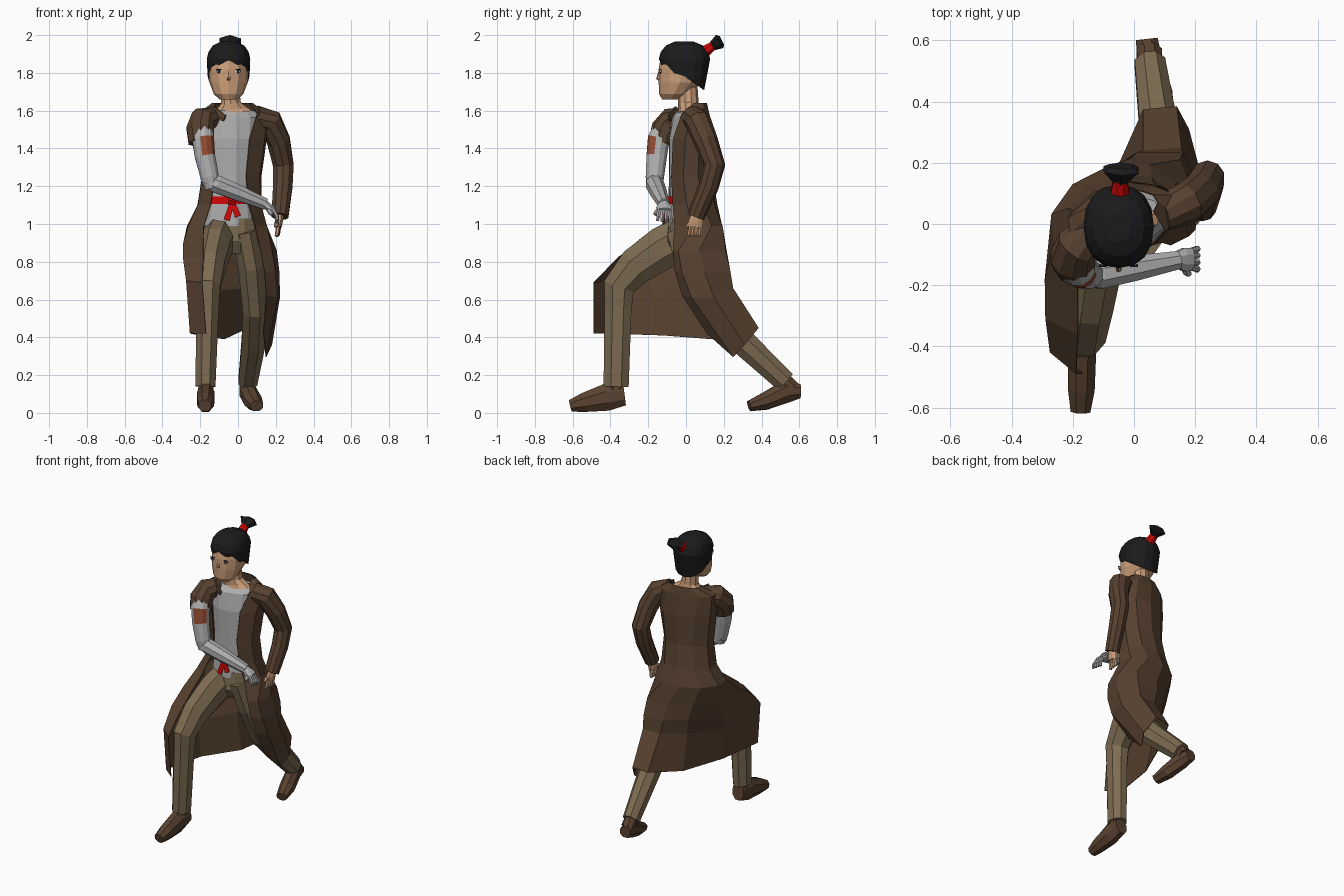
import bpy, bmesh, math
from mathutils import Vector


def mat(name, r, g, b):
    m = bpy.data.materials.new(name)
    m.diffuse_color = (r, g, b, 1)
    return m


COAT = mat("coat_brown", 0.095, 0.053, 0.029)
PANTS = mat("trouser_khaki", 0.205, 0.148, 0.083)
SHOE = mat("shoe_brown", 0.10, 0.055, 0.030)
SHIRT = mat("shirt_grey", 0.42, 0.42, 0.42)
METAL = mat("arm_grey", 0.44, 0.44, 0.445)
RED = mat("red", 0.65, 0.002, 0.002)
SKIN = mat("skin", 0.60, 0.34, 0.19)
HAIR = mat("hair_black", 0.011, 0.011, 0.012)
PATCH = mat("patch_rust", 0.31, 0.075, 0.035)
WHITE = mat("eye_white", 0.6, 0.55, 0.5)


def loft(name, rings, material, closed=True, caps=True):
    """Skin a list of equal-length point rings."""
    bm = bmesh.new()
    rows = [[bm.verts.new(p) for p in ring] for ring in rings]
    n = len(rows[0])
    for a, b in zip(rows, rows[1:]):
        for i in range(n if closed else n - 1):
            j = (i + 1) % n
            bm.faces.new((a[i], a[j], b[j], b[i]))
    if closed and caps:
        bm.faces.new(rows[0][::-1])
        bm.faces.new(rows[-1])
    bmesh.ops.recalc_face_normals(bm, faces=bm.faces)
    me = bpy.data.meshes.new(name)
    bm.to_mesh(me)
    bm.free()
    me.materials.append(material)
    ob = bpy.data.objects.new(name, me)
    bpy.context.collection.objects.link(ob)
    return ob


def tube(name, pts, radii, material, sides=8, ref=(1, 0, 0)):
    """Loft along a path; a radius may be (along ref, across ref)."""
    pts = [Vector(p) for p in pts]
    rings = []
    for k, p in enumerate(pts):
        t = Vector()
        if k:
            t += (p - pts[k - 1]).normalized()
        if k < len(pts) - 1:
            t += (pts[k + 1] - p).normalized()
        t.normalize()
        u = Vector(ref)
        u = (u - u.dot(t) * t).normalized()
        v = t.cross(u)
        ru, rv = radii[k] if isinstance(radii[k], tuple) else (radii[k],) * 2
        rings.append([p + u * ru * math.cos(a) + v * rv * math.sin(a)
                      for a in ((i + 0.5) * math.tau / sides for i in range(sides))])
    return loft(name, rings, material)


def oval(z, cx, cy, rx, ry, yaw=0, start=0, end=None, n=12, box=1.0):
    """Ring or open arc of an ellipse; angle -90 is the front, box < 1 squares it."""
    step = 360 / n if end is None else (end - start) / (n - 1)
    c, s = math.cos(math.radians(yaw)), math.sin(math.radians(yaw))
    out = []
    for i in range(n):
        a = math.radians(start + step * i)
        x = rx * math.copysign(abs(math.cos(a)) ** box, math.cos(a))
        y = ry * math.copysign(abs(math.sin(a)) ** box, math.sin(a))
        out.append((cx + x * c - y * s, cy + x * s + y * c, z))
    return out


# shirt, sash and pelvis
loft("shirt", [oval(*r, 12) for r in (
    (0.99, -0.035, 0.01, 0.148, 0.105), (1.13, -0.035, 0.01, 0.130, 0.098),
    (1.25, -0.03, 0.01, 0.135, 0.098), (1.45, -0.03, 0.01, 0.150, 0.100),
    (1.565, -0.03, 0.015, 0.165, 0.083), (1.60, -0.03, 0.025, 0.120, 0.06))], SHIRT)
loft("sash", [oval(*r, 12) for r in (
    (1.105, -0.037, 0.01, 0.139, 0.106), (1.145, -0.035, 0.01, 0.136, 0.106))], RED)
tube("sash_knot", [(-0.05, -0.11, 1.125), (-0.01, -0.11, 1.12)], [0.028, 0.022], RED, 6, (0, 0, 1))
for i, x in enumerate((-0.06, 0.0)):
    tube(f"sash_tail_{i}", [(-0.03, -0.11, 1.12), (x, -0.117, 1.02 + 0.02 * i)],
         [(0.016, 0.004), (0.024, 0.004)], RED, 4)
loft("trouser_hips", [oval(*r, 0) for r in (
    (0.84, -0.03, 0.0, 0.08, 0.06), (0.91, -0.035, 0.0, 0.135, 0.10),
    (1.03, -0.035, 0.01, 0.140, 0.10))], PANTS)

# legs
tube("front_trouser_leg", [(-0.09, 0.02, 0.945), (-0.12, -0.12, 0.875), (-0.145, -0.26, 0.78),
                           (-0.16, -0.355, 0.67), (-0.162, -0.36, 0.55), (-0.172, -0.37, 0.14)],
     [(0.09, 0.12), (0.088, 0.122), (0.082, 0.108), (0.072, 0.09), (0.065, 0.077), (0.057, 0.072)], PANTS)
tube("back_trouser_leg", [(0.035, 0.0, 0.97), (0.07, 0.04, 0.78), (0.09, 0.13, 0.55),
                          (0.082, 0.30, 0.375), (0.052, 0.525, 0.165)],
     [(0.075, 0.11), (0.075, 0.10), (0.07, 0.085), (0.068, 0.075), (0.054, 0.062)], PANTS)
tube("front_shoe", [(-0.17, -0.325, 0.095), (-0.17, -0.42, 0.083), (-0.172, -0.54, 0.055),
                    (-0.175, -0.612, 0.037)],
     [(0.045, 0.06), (0.05, 0.078), (0.047, 0.055), (0.035, 0.034)], SHOE)
tube("front_ankle", [(-0.17, -0.37, 0.09), (-0.17, -0.37, 0.19)], [0.045, 0.042], SHOE)
tube("back_shoe", [(0.042, 0.605, 0.115), (0.05, 0.535, 0.115), (0.08, 0.42, 0.062),
                   (0.10, 0.335, 0.036)],
     [(0.038, 0.04), (0.046, 0.065), (0.05, 0.05), (0.037, 0.03)], SHOE)
tube("back_ankle", [(0.05, 0.56, 0.13), (0.053, 0.50, 0.20)], [0.045, 0.04], SHOE)

# coat: upper body arcs run from left front edge round the back to right front edge
rows = [oval(*r, 9) for r in (
    (1.64, -0.03, 0.055, 0.110, 0.055, 10, -35, 210), (1.585, -0.03, 0.025, 0.195, 0.095, 12, -52, 228),
    (1.45, -0.03, 0.02, 0.190, 0.115, 12, -68, 228), (1.25, -0.035, 0.02, 0.165, 0.120, 12, -70, 228),
    (1.10, -0.045, 0.03, 0.180, 0.135, 14, -65, 225), (0.99, -0.06, 0.03, 0.225, 0.160, 22, -62, 220))]
rows += [
    [(0.12, -0.07, 0.86), (0.18, -0.04, 0.86), (0.205, 0.07, 0.86), (0.15, 0.21, 0.86), (-0.01, 0.215, 0.86),
     (-0.15, 0.145, 0.86), (-0.26, 0.0, 0.86), (-0.292, -0.18, 0.89), (-0.185, -0.24, 0.91)],
    [(0.14, -0.06, 0.75), (0.20, -0.02, 0.74), (0.22, 0.10, 0.74), (0.16, 0.235, 0.75), (0.01, 0.235, 0.75),
     (-0.12, 0.15, 0.76), (-0.25, -0.04, 0.75), (-0.29, -0.31, 0.81), (-0.185, -0.36, 0.825)],
    [(0.15, -0.02, 0.62), (0.21, 0.03, 0.61), (0.222, 0.15, 0.61), (0.155, 0.25, 0.66), (0.03, 0.24, 0.66),
     (-0.10, 0.13, 0.65), (-0.24, -0.10, 0.64), (-0.275, -0.42, 0.70), (-0.19, -0.49, 0.69)],
    [(0.135, 0.11, 0.42), (0.15, 0.25, 0.295), (0.18, 0.31, 0.36), (0.14, 0.385, 0.45), (0.03, 0.375, 0.44),
     (-0.075, 0.14, 0.39), (-0.20, -0.12, 0.41), (-0.255, -0.42, 0.42), (-0.17, -0.49, 0.42)]]
coat = loft("coat", rows, COAT, closed=False)
thick = coat.modifiers.new("thickness", "SOLIDIFY")
thick.thickness = 0.004
tube("left_sleeve", [(0.09, 0.035, 1.57), (0.17, 0.065, 1.54), (0.215, 0.105, 1.44), (0.24, 0.15, 1.31),
                     (0.237, 0.12, 1.20), (0.222, 0.052, 1.04)],
     [0.06, 0.07, 0.064, 0.058, 0.054, 0.047], COAT, 10)
tube("right_short_sleeve", [(-0.12, -0.01, 1.565), (-0.185, -0.07, 1.55), (-0.20, -0.11, 1.50),
                            (-0.195, -0.13, 1.43)], [0.055, 0.072, 0.076, 0.07], COAT, 10)
# folded lapel on the right chest
tube("lapel", [(-0.14, -0.05, 1.60), (-0.07, -0.09, 1.56)], [(0.03, 0.01), (0.02, 0.006)], COAT, 6, (0, 0, 1))

# grey arm with rust patch picked by face direction
arm = tube("right_upper_arm", [(-0.195, -0.12, 1.50), (-0.185, -0.145, 1.45), (-0.175, -0.155, 1.36),
                               (-0.15, -0.165, 1.25), (-0.135, -0.165, 1.19)],
           [0.06, 0.060, 0.056, 0.05, 0.042], METAL, 12)
arm.data.materials.append(PATCH)
for f in arm.data.polygons:
    if 1.36 < f.center.z < 1.45 and f.normal.dot(Vector((0.55, -0.83, 0))) > 0.8:
        f.material_index = 1
tube("right_forearm", [(-0.17, -0.165, 1.235), (-0.11, -0.165, 1.21), (0.0, -0.145, 1.165),
                       (0.145, -0.118, 1.105)], [0.04, 0.05, 0.045, 0.032], METAL, 8, (0, 0, 1))


def hand(name, wrist, knuckle, tip, spread, thumb, material, ref):
    """Palm, four fingers fanned along spread, and a thumb."""
    w, k, t, s = (Vector(v) for v in (wrist, knuckle, tip, spread))
    tube(name + "_palm", [w, w.lerp(k, 0.5), k], [(0.030, 0.024), (0.042, 0.022), (0.040, 0.018)],
         material, 8, ref)
    for i in range(4):
        o = s * (i - 1.5)
        bend = k.lerp(t, 0.5) + (k - w) * 0.2
        tube(f"{name}_finger_{i}", [k + o * 0.8 - (k - w) * 0.1, bend + o, t + o * 1.1],
             [0.011, 0.011, 0.008], material, 6, ref)
    tube(name + "_thumb", [w.lerp(k, 0.3), w.lerp(k, 0.8) + Vector(thumb) * 0.8, k + Vector(thumb)],
         [0.016, 0.014, 0.010], material, 6, ref)


hand("right_hand", (0.14, -0.118, 1.105), (0.19, -0.115, 1.07), (0.205, -0.115, 1.01),
     (0, 0.022, -0.004), (-0.01, -0.05, -0.02), METAL, (0, 1, 0))
hand("left_hand", (0.22, 0.055, 1.05), (0.215, 0.05, 0.985), (0.205, 0.045, 0.935),
     (0.002, 0.02, 0), (-0.015, -0.045, 0.0), SKIN, (0, 1, 0))

# neck and head
tube("neck", [(-0.032, 0.015, 1.585), (-0.035, 0.015, 1.608), (-0.038, 0.012, 1.64), (-0.045, 0.008, 1.74)],
     [(0.115, 0.06), (0.09, 0.055), 0.055, 0.052], SKIN, 10)
loft("head", [oval(z, -0.05, cy, rx, ry) for z, cy, rx, ry in (
    (1.658, -0.085, 0.045, 0.04), (1.688, -0.062, 0.078, 0.08), (1.75, -0.032, 0.102, 0.113),
    (1.82, -0.02, 0.106, 0.125), (1.89, -0.015, 0.102, 0.117), (1.94, -0.01, 0.06, 0.07))], SKIN)
for s in (-1, 1):
    x = -0.05 + s * 0.05
    for part, w, h, y, m in (("eye", 0.015, 0.007, -0.134, WHITE), ("pupil", 0.007, 0.012, -0.137, HAIR),
                             ("eyelid", 0.016, 0.003, -0.137, HAIR)):
        z = 1.818 if part == "eyelid" else 1.808
        tube(f"{part}_{s}", [(x, y + 0.004, z), (x, y - 0.004, z)], [(w, h)] * 2, m, 6)
tube("nose", [(-0.05, -0.138, 1.815), (-0.05, -0.148, 1.772), (-0.05, -0.136, 1.762)],
     [0.005, 0.011, 0.008], SKIN, 6)

# hair cap: lower edge falls from fringe past the temples to the nape
lower = []
for i, (x, y, _) in enumerate(oval(0, -0.05, -0.008, 0.111, 0.132, n=16, box=0.92)):
    f = (y + 0.14) / 0.264
    z = 1.868 - 0.17 * min(0.5, f) - 0.15 * max(0, f - 0.5) - (0.02 if i % 2 and f < 0.4 else 0)
    lower.append((x, y - max(0, f - 0.6) * 0.07, z))
loft("hair", [lower] + [oval(z, -0.05, cy, 0.115 * k, 0.136 * k, n=16, box=0.88) for z, cy, k in (
    (1.874, -0.008, 1.0), (1.912, -0.008, 0.92), (1.945, -0.008, 0.72), (1.966, -0.01, 0.36))], HAIR)
tube("hair_tie", [(-0.045, 0.075, 1.895), (-0.045, 0.15, 1.948)], [0.038, 0.024], RED, 8)
tube("topknot", [(-0.045, 0.138, 1.94), (-0.042, 0.178, 1.966), (-0.042, 0.19, 1.972)],
     [0.024, (0.066, 0.040), (0.045, 0.025)], HAIR, 6)
